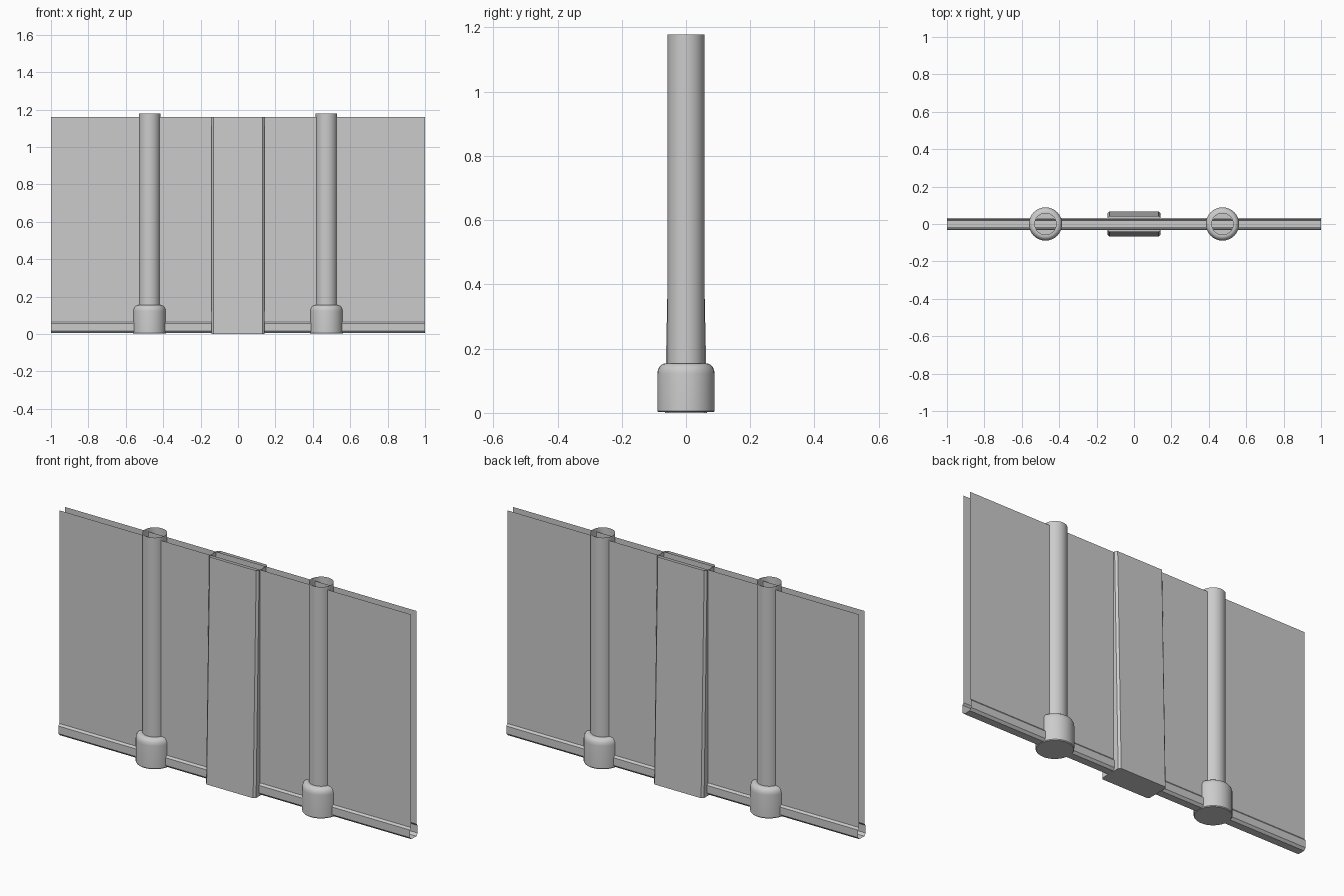
import bpy, bmesh, math

if "Cube" in bpy.data.objects:
    bpy.data.objects.remove(bpy.data.objects["Cube"])

WALL_TOP = 1.16


def finish(name, bm, smooth=False):
    bmesh.ops.remove_doubles(bm, verts=bm.verts, dist=1e-5)
    me = bpy.data.meshes.new(name)
    bm.to_mesh(me)
    bm.free()
    ob = bpy.data.objects.new(name, me)
    bpy.context.collection.objects.link(ob)
    if smooth:
        bpy.context.view_layer.objects.active = ob
        ob.select_set(True)
        bpy.ops.object.shade_smooth_by_angle(angle=math.radians(35))
        ob.select_set(False)
    return ob


def extruded_strip(name, profile):
    """Sweep an open (y, z) profile along the full wall length."""
    bm = bmesh.new()
    left = [bm.verts.new((-1, y, z)) for y, z in profile]
    right = [bm.verts.new((1, y, z)) for y, z in profile]
    for i in range(len(profile) - 1):
        bm.faces.new((left[i], right[i], right[i + 1], left[i + 1]))
    return finish(name, bm)


def loft(name, rings, cap_bottom=False, smooth=False):
    """Bridge a stack of closed rings from the bottom up."""
    bm = bmesh.new()
    loops = [[bm.verts.new(p) for p in ring] for ring in rings]
    n = len(loops[0])
    for a, b in zip(loops, loops[1:]):
        for i in range(n):
            j = (i + 1) % n
            bm.faces.new((a[i], a[j], b[j], b[i]))
    if cap_bottom:
        bm.faces.new(loops[0][::-1])
    return finish(name, bm, smooth)


def circle(x, r, z, n=32):
    return [(x + r * math.cos(2 * math.pi * i / n),
             r * math.sin(2 * math.pi * i / n), z) for i in range(n)]


def chamfered_rect(hx, hy, z, c=0.01):
    return [(hx, -hy + c, z), (hx, hy - c, z), (hx - c, hy, z), (-hx + c, hy, z),
            (-hx, hy - c, z), (-hx, -hy + c, z), (-hx + c, -hy, z), (hx - c, -hy, z)]


# Twin wall sheets, open at the top and ends
for side, label in ((-1, "front"), (1, "back")):
    extruded_strip("wall_sheet_" + label,
                   [(0.023 * side, z) for z in ((0.065, WALL_TOP)[::-side])])

# Skirting channel wrapping the foot of the wall
half = [(0.02, 0.004), (0.031, 0.016), (0.031, 0.055), (0.023, 0.065)]
extruded_strip("skirting", [(-y, z) for y, z in half[::-1]] + half)

# Two round posts, each standing in a rounded socket
for x, label in ((-0.473, "left"), (0.473, "right")):
    loft("post_" + label, [circle(x, 0.0575, z) for z in (0.14, 1.178)], smooth=True)
    socket = [(0.086, 0.002), (0.089, 0.006), (0.089, 0.122)]
    for k in range(1, 6):
        a = math.radians(18 * k)
        socket.append((0.065 + 0.024 * math.cos(a), 0.122 + 0.032 * math.sin(a)))
    socket.append((0.0575, 0.154))
    loft("socket_" + label, [circle(x, r, z) for r, z in socket],
         cap_bottom=True, smooth=True)

# Central pilaster, chamfered and thinning toward its open top
loft("pilaster", [chamfered_rect(0.142, 0.066, 0), chamfered_rect(0.142, 0.041, WALL_TOP)],
     cap_bottom=True)
